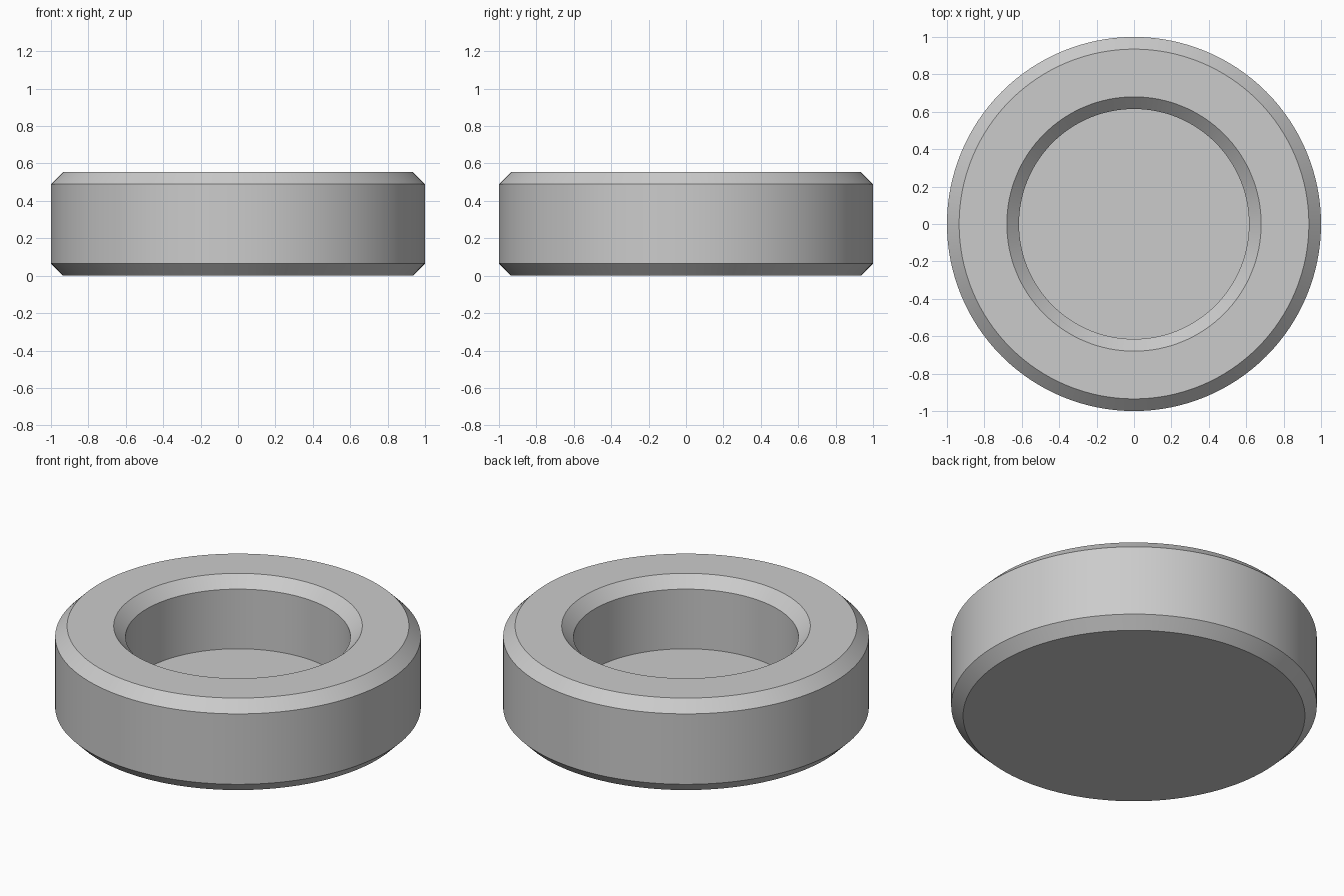
import bpy
import bmesh
import math

cube = bpy.data.objects.get("Cube")
if cube:
    bpy.data.objects.remove(cube, do_unlink=True)

# Plain grey material
grey = bpy.data.materials.new("plain_grey")
grey.use_nodes = True
colour = (0.6, 0.6, 0.6, 1)
grey.diffuse_color = colour
grey.node_tree.nodes["Principled BSDF"].inputs["Base Color"].default_value = colour

# Main dimensions
RADIUS, HEIGHT, BEVEL = 1.0, 0.555, 0.065
BORE, FLOOR = 0.615, 0.13
SEGMENTS = 128

# Half section from the underside centre round to the recess centre
profile = [
    (0, 0),
    (RADIUS - BEVEL, 0),
    (RADIUS, BEVEL),
    (RADIUS, HEIGHT - BEVEL),
    (RADIUS - BEVEL, HEIGHT),
    (BORE + BEVEL, HEIGHT),
    (BORE, HEIGHT - BEVEL),
    (BORE, FLOOR),
    (0, FLOOR),
]

# Revolve the section into a chamfered disc with a blind recess
bm = bmesh.new()
verts = [bm.verts.new((r, 0, z)) for r, z in profile]
edges = [bm.edges.new(pair) for pair in zip(verts, verts[1:])]
bmesh.ops.spin(bm, geom=verts + edges, cent=(0, 0, 0), axis=(0, 0, 1),
               angle=math.tau, steps=SEGMENTS, use_merge=False)
bmesh.ops.remove_doubles(bm, verts=bm.verts, dist=0.0001)
bmesh.ops.recalc_face_normals(bm, faces=bm.faces)

mesh = bpy.data.meshes.new("recessed_disc")
bm.to_mesh(mesh)
bm.free()
mesh.materials.append(grey)
disc = bpy.data.objects.new("recessed_disc", mesh)
bpy.context.collection.objects.link(disc)

# Smooth curved walls, crisp chamfer edges
bpy.ops.object.select_all(action="DESELECT")
disc.select_set(True)
bpy.context.view_layer.objects.active = disc
bpy.ops.object.shade_smooth_by_angle(angle=math.radians(30))
